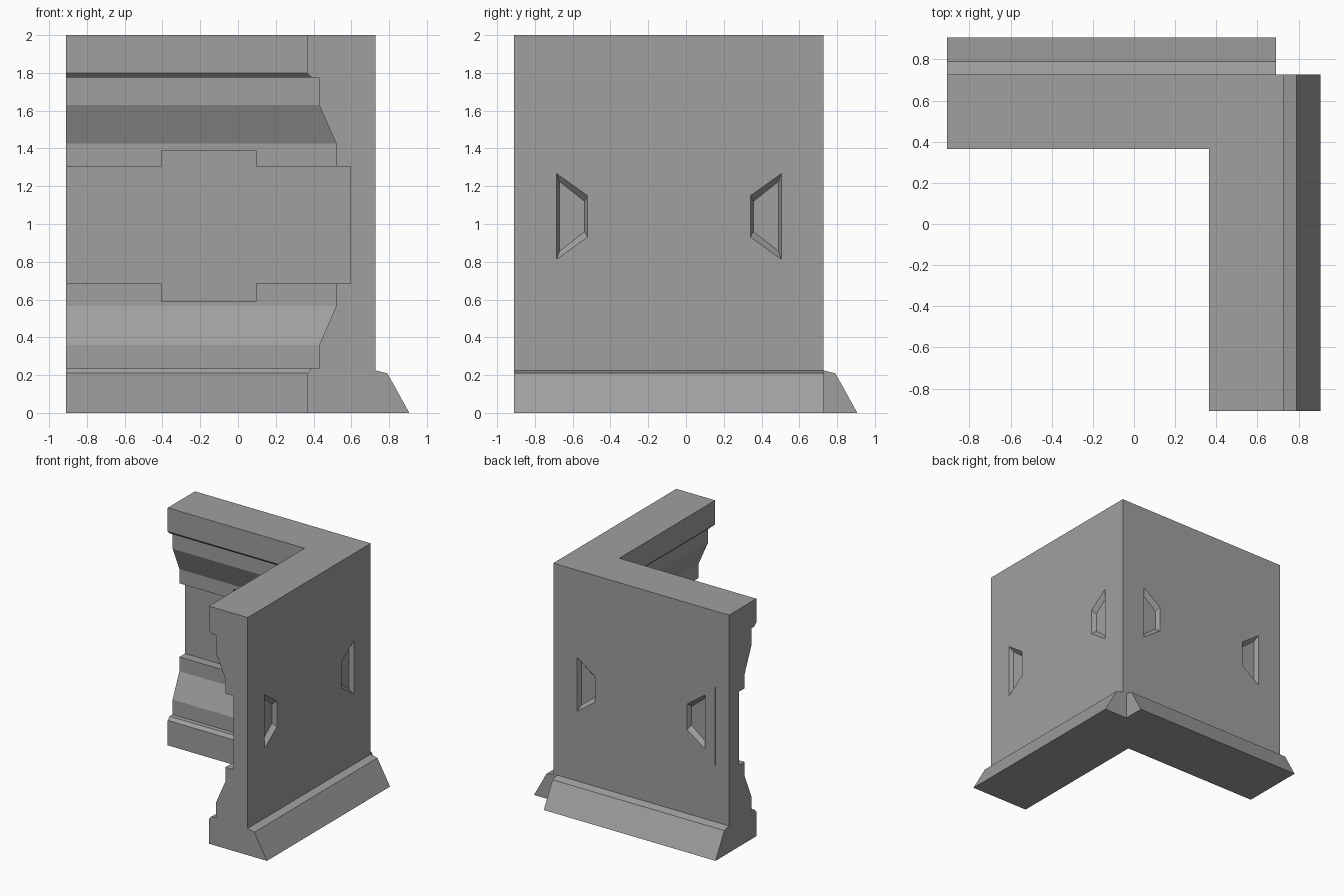
import bpy, bmesh

cube = bpy.data.objects.get("Cube")
if cube:
    bpy.data.objects.remove(cube, do_unlink=True)

OUT, END = 0.727, -0.91     # outer wall plane and free end of each arm

stone = bpy.data.materials.new("grey stone")
stone.use_nodes = True
grey = (0.35, 0.35, 0.35, 1)
stone.diffuse_color = grey
stone.node_tree.nodes["Principled BSDF"].inputs["Base Color"].default_value = grey


def loft(name, rings):
    """Skin equal rings of points into a closed solid."""
    bm = bmesh.new()
    loops = [[bm.verts.new(p) for p in ring] for ring in rings]
    n = len(rings[0])
    for a, b in zip(loops, loops[1:]):
        for i in range(n):
            j = (i + 1) % n
            bm.faces.new((a[i], a[j], b[j], b[i]))
    bm.faces.new(loops[0])
    bm.faces.new(loops[-1])
    bmesh.ops.recalc_face_normals(bm, faces=bm.faces)
    mesh = bpy.data.meshes.new(name)
    bm.to_mesh(mesh)
    bm.free()
    mesh.materials.append(stone)
    obj = bpy.data.objects.new(name, mesh)
    bpy.context.collection.objects.link(obj)
    return obj


def place(along, depth, z, arm):
    """Arm coordinates to world; the two arms mirror across the diagonal."""
    return (along, depth, z) if arm == "back" else (depth, along, z)


# Moulded wall section: lower half of the inner face, then its mirror above
low = [(0.365, 0), (0.365, 0.21), (0.39, 0.235), (0.43, 0.235),
       (0.43, 0.36), (0.52, 0.565), (0.52, 0.685), (0.595, 0.685)]
high = [(d, 1.99 - z + 0.02 * (z < 0.3)) for d, z in reversed(low)]
high[-1] = (0.365, 2)
section = low + high + [(OUT, 2), (OUT, 0)]
wall = loft("corner_wall", [[(END, d, z) for d, z in section],
                            [(d, d, z) for d, z in section],
                            [(d, END, z) for d, z in section]])

cutters = []
for arm in ("back", "right"):
    # Square notch in the middle of the inner moulding
    notch = [(-0.405, 0.59), (0.095, 0.59), (0.095, 1.39), (-0.405, 1.39)]
    cutters.append(loft(arm + "_notch_cutter",
                        [[place(a, d, z, arm) for a, z in notch] for d in (0.3, 0.595)]))

    # Pair of bevelled trapezoid recesses on the outer face
    for side in (-1, 1):
        def trapezoid(tall, short, tall_h, short_h, depth):
            pts = [(tall, -tall_h), (short, -short_h), (short, short_h), (tall, tall_h)]
            return [place(-0.09 + side * a, depth, 1.04 + z, arm) for a, z in pts]
        cutters.append(loft(arm + "_recess_cutter", [
            trapezoid(0.595, 0.43, 0.228, 0.11, OUT + 0.001),
            trapezoid(0.58, 0.447, 0.185, 0.08, OUT - 0.035)]))

# Fine slit near the free end of the back arm
slit = [(-0.782, 0.7), (-0.778, 0.7), (-0.778, 1.36), (-0.782, 1.36)]
cutters.append(loft("slit_cutter", [[(x, y, z) for x, z in slit]
                                    for y in (OUT - 0.02, OUT + 0.01)]))

for cutter in cutters:
    cutter.hide_render = True
    cutter.hide_set(True)
    mod = wall.modifiers.new(cutter.name, "BOOLEAN")
    mod.operation = "DIFFERENCE"
    mod.solver = "EXACT"
    mod.object = cutter

# Apply the cuts and discard the cutters
bpy.context.view_layer.update()
cut = bpy.data.meshes.new_from_object(wall.evaluated_get(bpy.context.evaluated_depsgraph_get()))
wall.modifiers.clear()
wall.data = cut
for cutter in cutters:
    bpy.data.objects.remove(cutter, do_unlink=True)

# Sloping skirts along the foot of each outer face
skirt = [(OUT - 0.01, 0), (0.907, 0), (0.79, 0.21), (OUT, 0.225), (OUT - 0.01, 0.225)]
for arm, stop in (("back", 0.69), ("right", 0.727)):
    loft(arm + "_skirt", [[place(a, d, z, arm) for d, z in skirt] for a in (END, stop)])
